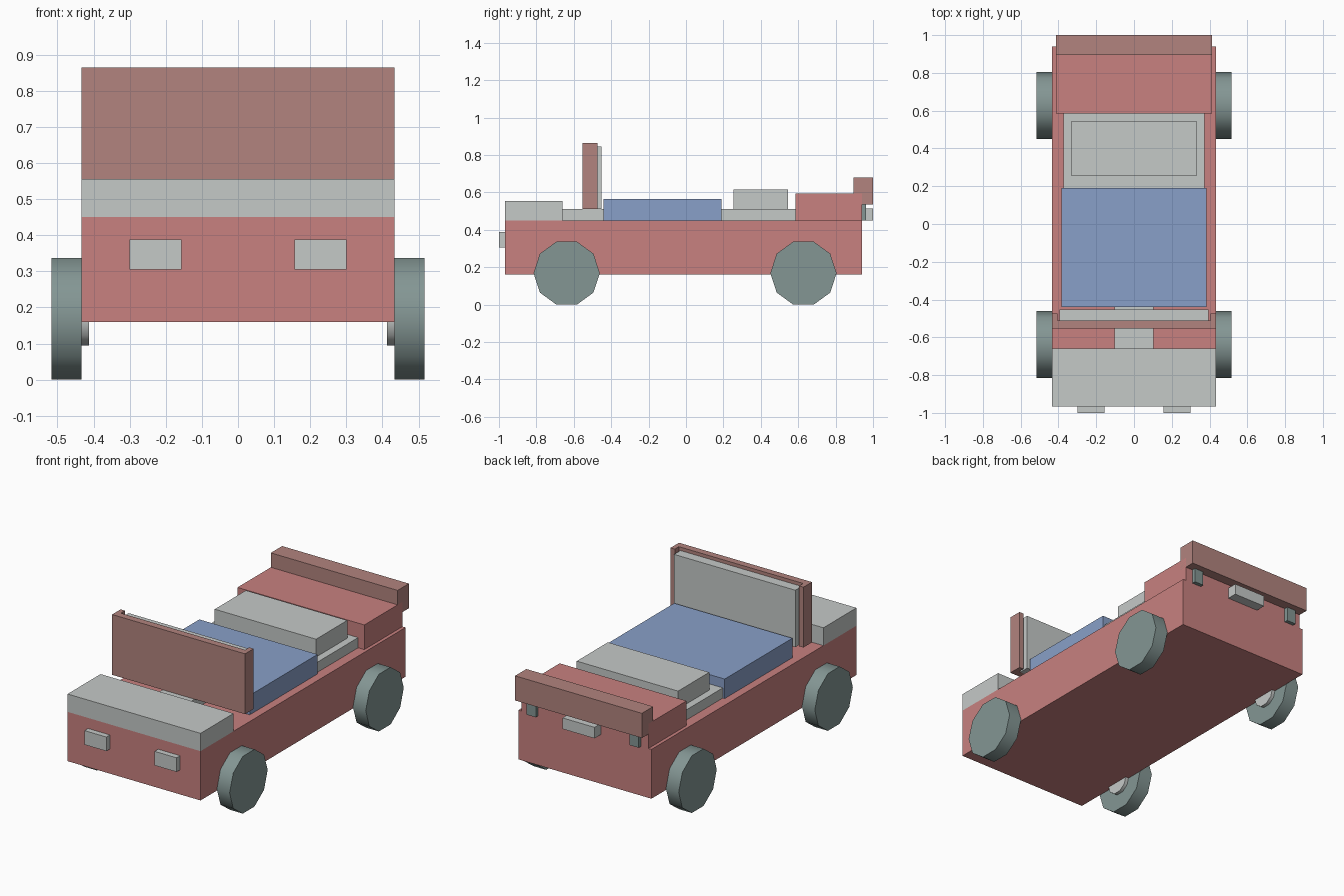
import bpy, math

if "Cube" in bpy.data.objects:
    bpy.data.objects.remove(bpy.data.objects["Cube"])


def material(name, rgb):
    m = bpy.data.materials.new(name)
    m.diffuse_color = (*rgb, 1)
    m.use_nodes = True
    m.node_tree.nodes["Principled BSDF"].inputs["Base Color"].default_value = m.diffuse_color
    return m


RED = material("body_red", (0.58, 0.22, 0.215))
DULL = material("dusty_red", (0.445, 0.23, 0.21))
PALE = material("pale_grey", (0.56, 0.585, 0.575))
BLUE = material("blanket_blue", (0.25, 0.35, 0.58))
TYRE = material("tyre_grey", (0.23, 0.305, 0.295))


def box(name, mat, x, y, z):
    """Box from (min, max) ranges on each axis."""
    bpy.ops.mesh.primitive_cube_add(size=1, location=[sum(r) / 2 for r in (x, y, z)])
    o = bpy.context.object
    o.name = name
    o.scale = [r[1] - r[0] for r in (x, y, z)]
    bpy.ops.object.transform_apply(location=False, rotation=False, scale=True)
    o.data.materials.append(mat)
    return o


def wide(name, mat, half, y, z):
    """Box centred on x."""
    return box(name, mat, (-half, half), y, z)


def disc(name, mat, radius, x0, x1, y, z):
    """Ten-sided cylinder along x with a flat resting side."""
    bpy.ops.mesh.primitive_cylinder_add(
        vertices=10, radius=radius, depth=abs(x1 - x0),
        location=((x0 + x1) / 2, y, z), rotation=(0, math.pi / 2, math.pi))
    o = bpy.context.object
    o.name = name
    bpy.ops.object.transform_apply(location=False, rotation=True, scale=False)
    # turn so that vertices point fore and aft
    o.rotation_euler = (0, 0, 0)
    o.data.materials.append(mat)
    bpy.ops.object.shade_smooth_by_angle(angle=math.radians(40))
    return o


# body and hood
wide("body", RED, 0.433, (-0.967, 0.94), (0.16, 0.45))
wide("hood", PALE, 0.433, (-0.967, -0.66), (0.45, 0.555))

# windscreen board with side flanges, inner panel and centre support
wide("windscreen_support", PALE, 0.104, (-0.66, -0.44), (0.45, 0.51))
wide("windscreen_board", DULL, 0.433, (-0.553, -0.512), (0.51, 0.865))
wide("windscreen_panel", PALE, 0.395, (-0.512, -0.453), (0.51, 0.845))

# bed
wide("blanket", BLUE, 0.385, (-0.44, 0.19), (0.45, 0.565))
wide("mattress", PALE, 0.373, (0.19, 0.585), (0.45, 0.51))
wide("pillow", PALE, 0.33, (0.255, 0.545), (0.51, 0.615))

# rear deck, spoiler and plate
wide("rear_deck", RED, 0.413, (0.585, 0.94), (0.45, 0.595))
wide("spoiler", DULL, 0.413, (0.895, 1.0), (0.535, 0.68))
wide("rear_plate", PALE, 0.104, (0.94, 1.0), (0.45, 0.515))

# mirrored parts
for s, side in ((-1, "left"), (1, "right")):
    def pair(a, b):
        return tuple(sorted((s * a, s * b)))
    box(f"windscreen_flange_{side}", DULL, pair(0.405, 0.433), (-0.512, -0.474), (0.51, 0.865))
    box(f"headlight_{side}", PALE, pair(0.157, 0.3), (-1.0, -0.967), (0.305, 0.388))
    box(f"spoiler_stand_{side}", TYRE, pair(0.305, 0.365), (0.94, 0.962), (0.45, 0.535))
    for y, end in ((-0.638, "front"), (0.628, "rear")):
        disc(f"{end}_wheel_{side}", TYRE, 0.177, s * 0.433, s * 0.516, y, 0.1683)
        disc(f"{end}_hub_{side}", PALE, 0.077, s * 0.413, s * 0.5155, y, 0.1683)
